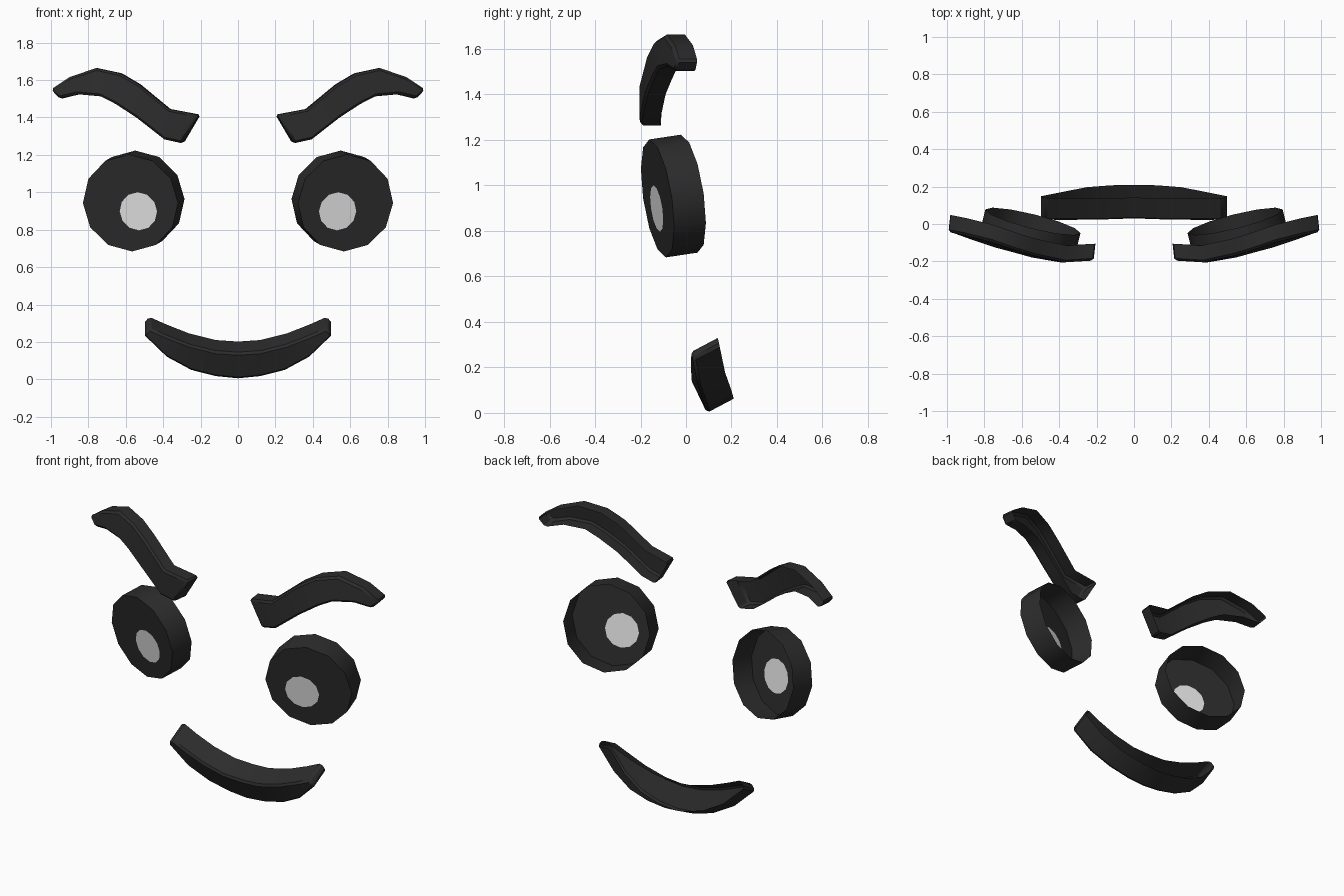
import bpy, bmesh, math
from mathutils import Vector

if "Cube" in bpy.data.objects:
    bpy.data.objects.remove(bpy.data.objects["Cube"])


def material(name, rgb):
    m = bpy.data.materials.new(name)
    m.diffuse_color = (*rgb, 1)
    m.use_nodes = True
    m.node_tree.nodes["Principled BSDF"].inputs["Base Color"].default_value = m.diffuse_color
    return m


black = material("soft black", (0.025, 0.025, 0.025))
white = material("off white", (0.8, 0.8, 0.8))


def finish(bm, name, mats, bevel=0.0, merge=False):
    """Turn a half-model bmesh into an object mirrored across x = 0."""
    bmesh.ops.recalc_face_normals(bm, faces=bm.faces)
    mesh = bpy.data.meshes.new(name)
    bm.to_mesh(mesh)
    bm.free()
    ob = bpy.data.objects.new(name, mesh)
    bpy.context.collection.objects.link(ob)
    for m in mats:
        mesh.materials.append(m)
    bpy.ops.object.select_all(action='DESELECT')
    ob.select_set(True)
    bpy.context.view_layer.objects.active = ob
    bpy.ops.object.shade_smooth_by_angle(angle=math.radians(35))
    if bevel:
        b = ob.modifiers.new("soft_edges", 'BEVEL')
        b.width, b.segments = bevel, 1
        b.limit_method, b.angle_limit = 'ANGLE', math.radians(45)
    mir = ob.modifiers.new("mirror", 'MIRROR')
    mir.use_mirror_merge = merge
    mir.merge_threshold = 0.001
    return ob


def shell_strip(name, stations, depth, open_start=False):
    """Strip with a front face and side walls, open at the back.
    Each station is (front top point, front bottom point)."""
    bm = bmesh.new()
    d = Vector(depth)
    rows = []
    for top, bot in stations:
        top, bot = Vector(top), Vector(bot)
        rows.append([bm.verts.new(p) for p in (top + d, top, bot, bot + d)])
    for a, b in zip(rows, rows[1:]):
        for i in range(3):
            bm.faces.new((a[i], a[i + 1], b[i + 1], b[i]))
    if not open_start:
        bm.faces.new(rows[0])
    bm.faces.new(rows[-1])
    return finish(bm, name, [black], 0.012, merge=open_start)


# Eyebrows: arched strips sweeping back at the outer ends
shell_strip("eyebrows", [
    ((0.21, -0.195, 1.415), (0.30, -0.200, 1.262)),
    ((0.37, -0.205, 1.445), (0.395, -0.205, 1.283)),
    ((0.53, -0.170, 1.577), (0.545, -0.180, 1.400)),
    ((0.63, -0.140, 1.636), (0.655, -0.150, 1.472)),
    ((0.76, -0.095, 1.664), (0.735, -0.130, 1.513)),
    ((0.90, -0.060, 1.617), (0.856, -0.090, 1.524)),
    ((1.00, -0.040, 1.550), (0.955, -0.050, 1.500)),
], (-0.01, 0.09, 0.0))

# Mouth: curved smile tilted to face slightly downward
shell_strip("mouth", [
    ((0.00, 0.025, 0.140), (0.00, 0.092, 0.000)),
    ((0.12, 0.020, 0.148), (0.12, 0.090, 0.012)),
    ((0.26, 0.018, 0.183), (0.25, 0.080, 0.045)),
    ((0.38, 0.018, 0.230), (0.38, 0.055, 0.115)),
    ((0.475, 0.022, 0.272), (0.505, 0.030, 0.235)),
], (0, 0.117, 0.062), open_start=True)

# Eyes: twelve-sided cups, open behind, with an off-centre pale pupil
front = Vector((0.25, -1, -0.15)).normalized()
u = Vector((1, 0.25, 0)).normalized()
v = front.cross(u)
centre = Vector((0.575, -0.125, 0.943))
bm = bmesh.new()


def ring(c, r):
    return [bm.verts.new(c + u * r * math.cos(i * math.pi / 6)
                         + v * r * math.sin(i * math.pi / 6)) for i in range(12)]


rings = [ring(centre - front * 0.145, 0.262),
         ring(centre, 0.262),
         ring(centre - u * 0.042 - v * 0.045, 0.103)]
for a, b in zip(rings, rings[1:]):
    for i in range(12):
        j = (i + 1) % 12
        bm.faces.new((a[i], a[j], b[j], b[i]))
bm.faces.new(rings[-1]).material_index = 1
finish(bm, "eyes", [black, white])
